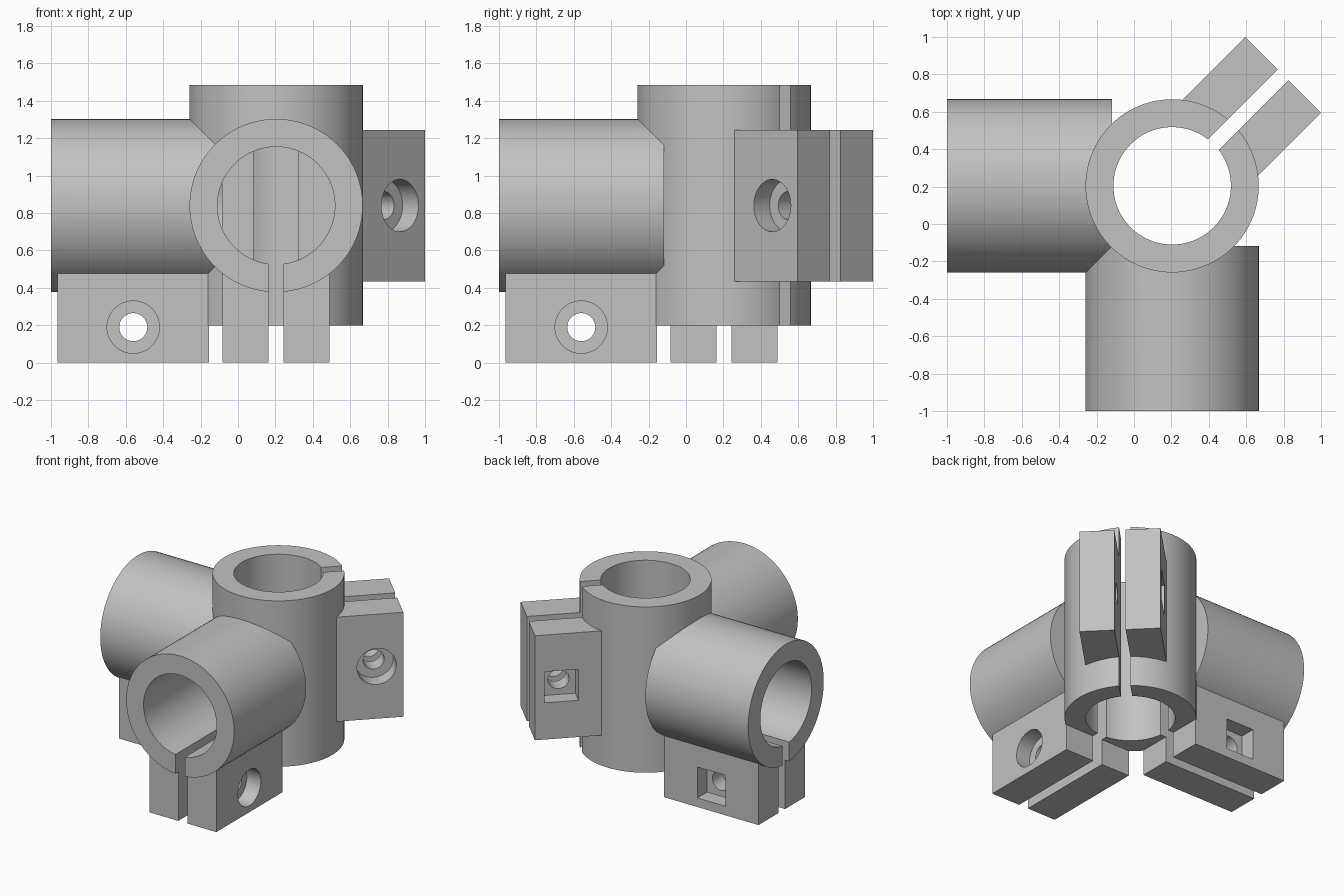
import bpy, bmesh, math
from mathutils import Matrix, Vector

if "Cube" in bpy.data.objects:
    bpy.data.objects.remove(bpy.data.objects["Cube"], do_unlink=True)

# Shared dimensions
CENTRE = Vector((0.204, 0.204, 0.84))
OUTER, BORE = 0.463, 0.314
REACH, HALF_WIDTH, SLIT = 0.84, 0.286, 0.04
BOLT_AT, POCKET = 0.65, 0.12

grey = bpy.data.materials.new("light_grey")
grey.use_nodes = True
colour = (0.54, 0.54, 0.54, 1)
grey.diffuse_color = colour
grey.node_tree.nodes["Principled BSDF"].inputs["Base Color"].default_value = colour


def frame(clamp_dir, axis):
    """Local z runs along the tube, local x towards the clamp."""
    z, x = Vector(axis).normalized(), Vector(clamp_dir).normalized()
    y = z.cross(x)
    return Matrix.Translation(CENTRE) @ Matrix((x, y, z)).transposed().to_4x4()


def finish(bm, name):
    mesh = bpy.data.meshes.new(name)
    bmesh.ops.recalc_face_normals(bm, faces=bm.faces)
    bm.to_mesh(mesh)
    bm.free()
    mesh.materials.append(grey)
    obj = bpy.data.objects.new(name, mesh)
    bpy.context.collection.objects.link(obj)
    return obj


def box(name, m, xr, yr, zr):
    bm = bmesh.new()
    ranges = (xr, yr, zr)
    size = Matrix.Diagonal([b - a for a, b in ranges] + [1])
    mid = Matrix.Translation([(a + b) / 2 for a, b in ranges])
    bmesh.ops.create_cube(bm, size=1, matrix=m @ mid @ size)
    return finish(bm, name)


def rod(name, m, radius, lo, hi, segments=96):
    bm = bmesh.new()
    bmesh.ops.create_cone(bm, cap_ends=True, segments=segments, radius1=radius,
                          radius2=radius, depth=hi - lo,
                          matrix=m @ Matrix.Translation((0, 0, (lo + hi) / 2)))
    return finish(bm, name)


# Each arm: name, frame, tube extent, bore extent, clamp centre along the axis
arms = [
    ("upright", frame((1, 1, 0), (0, 0, 1)), (-0.64, 0.645), (-0.8, 0.8), 0),
    ("side", frame((0, 0, -1), (1, 0, 0)), (-1.204, -0.322), (-1.4, -0.29), -0.764),
    ("front", frame((0, 0, -1), (0, 1, 0)), (-1.204, -0.322), (-1.4, -0.29), -0.764),
]

solids, cutters = [], []
for name, m, tube, hollow, mid in arms:
    # Tube and clamp block
    solids.append(rod(name + "_tube", m, OUTER, *tube))
    solids.append(box(name + "_clamp", m, (0.36, REACH), (-HALF_WIDTH, HALF_WIDTH),
                      (mid - 0.405, mid + 0.405)))
    # Bore and clamping slit
    cutters.append(rod(name + "_bore", m, BORE, *hollow))
    cutters.append(box(name + "_slit", m, (0, 1), (-SLIT, SLIT), hollow))
    # Bolt hole, round head recess and square nut pocket
    across = m @ Matrix.Translation((BOLT_AT, 0, mid)) @ Matrix.Rotation(math.pi / 2, 4, "X")
    floor = HALF_WIDTH - POCKET
    cutters.append(rod(name + "_bolt_hole", across, 0.075, -0.4, 0.4, 48))
    cutters.append(rod(name + "_head_recess", across, 0.14, floor, 0.4, 48))
    cutters.append(box(name + "_nut_pocket", across, (-0.12, 0.12), (-0.12, 0.12),
                       (-0.4, -floor)))

# Fuse the solids, then cut the openings
body = solids[0]
body.name = "pipe_connector"
for operation, parts in (("UNION", solids[1:]), ("DIFFERENCE", cutters)):
    for part in parts:
        mod = body.modifiers.new(part.name, "BOOLEAN")
        mod.operation, mod.solver, mod.object = operation, "EXACT", part

bpy.context.view_layer.update()
evaluated = body.evaluated_get(bpy.context.evaluated_depsgraph_get())
result = bpy.data.meshes.new_from_object(evaluated)
body.modifiers.clear()
body.data = result
for part in solids[1:] + cutters:
    bpy.data.objects.remove(part, do_unlink=True)

# One material, smooth round walls with crisp edges
result.materials.clear()
result.materials.append(grey)
for poly in result.polygons:
    poly.material_index = 0
bpy.ops.object.select_all(action="DESELECT")
body.select_set(True)
bpy.context.view_layer.objects.active = body
bpy.ops.object.shade_smooth_by_angle(angle=math.radians(20))
